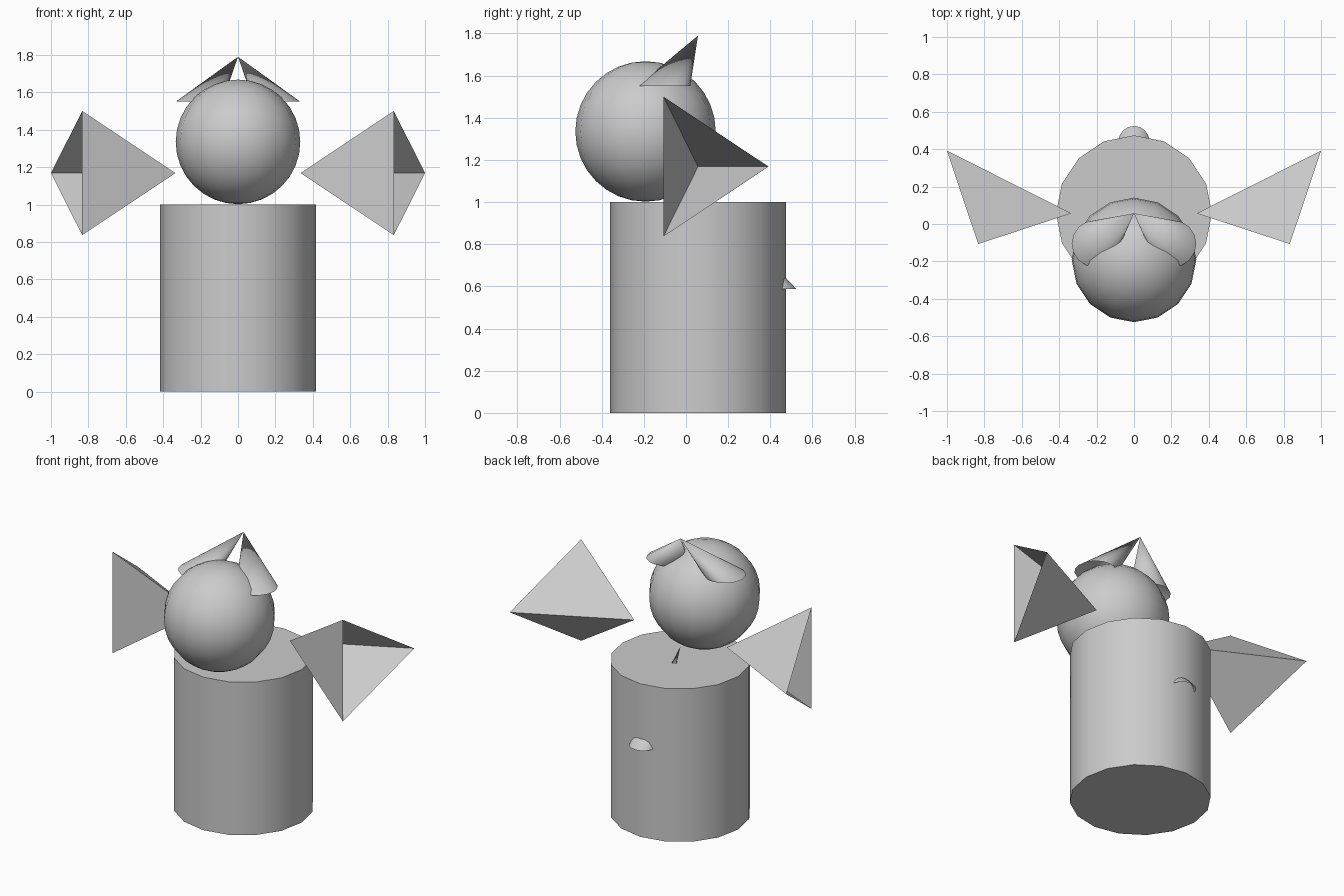
import bpy, bmesh
from math import sin, cos, tau, radians

if "Cube" in bpy.data.objects:
    bpy.data.objects.remove(bpy.data.objects["Cube"])


def open_cone(name, apex, rim, smooth):
    """Sheared cone without a base: a fan from the apex to the rim points."""
    bm = bmesh.new()
    tip = bm.verts.new(apex)
    ring = [bm.verts.new(p) for p in rim]
    for a, b in zip(ring, ring[1:] + ring[:1]):
        bm.faces.new((tip, a, b))
    bmesh.ops.recalc_face_normals(bm, faces=bm.faces)
    # Make the normals point outward, away from the rim centre
    centre = sum((v.co for v in ring), tip.co.copy()) / (len(ring) + 1)
    f = bm.faces[:][0]
    if f.normal.dot(f.calc_center_median() - centre) < 0:
        bmesh.ops.reverse_faces(bm, faces=bm.faces[:])
    for f in bm.faces:
        f.smooth = smooth
    mesh = bpy.data.meshes.new(name)
    bm.to_mesh(mesh)
    bm.free()
    ob = bpy.data.objects.new(name, mesh)
    bpy.context.collection.objects.link(ob)
    return ob


def circle(cx, cy, z, r, n=16):
    return [(cx + r * cos(tau * i / n), cy + r * sin(tau * i / n), z) for i in range(n)]


def mirror_x(ob):
    m = ob.modifiers.new("Mirror", 'MIRROR')
    m.use_axis[0] = True
    m.use_mirror_merge = False


AXIS_Y = 0.057  # body centre line

# Body
bpy.ops.mesh.primitive_cylinder_add(vertices=16, radius=0.417, depth=1, location=(0, AXIS_Y, 0.5))
bpy.context.object.name = "body"
bpy.ops.object.shade_smooth_by_angle(angle=radians(40))

# Head
bpy.ops.mesh.primitive_uv_sphere_add(segments=16, ring_count=16, radius=0.333, location=(0, -0.192, 1.335))
bpy.context.object.name = "head"
bpy.ops.object.shade_smooth()

# Ears: both lean to one shared tip
mirror_x(open_cone("ears", (0, AXIS_Y, 1.79), circle(0.208, -0.105, 1.55, 0.125), True))

# Wings: open three-sided pyramids
wing_rim = [(0.833, -0.107, 1.5), (0.833, -0.107, 0.837), (1.0, 0.392, 1.168)]
mirror_x(open_cone("wings", (0.335, AXIS_Y, 1.168), wing_rim, False))

# Tail: sheared cone whose tip pokes through the body top
open_cone("tail", (0, AXIS_Y, 1.085), circle(0, 0.441, 0.587, 0.083), True)
